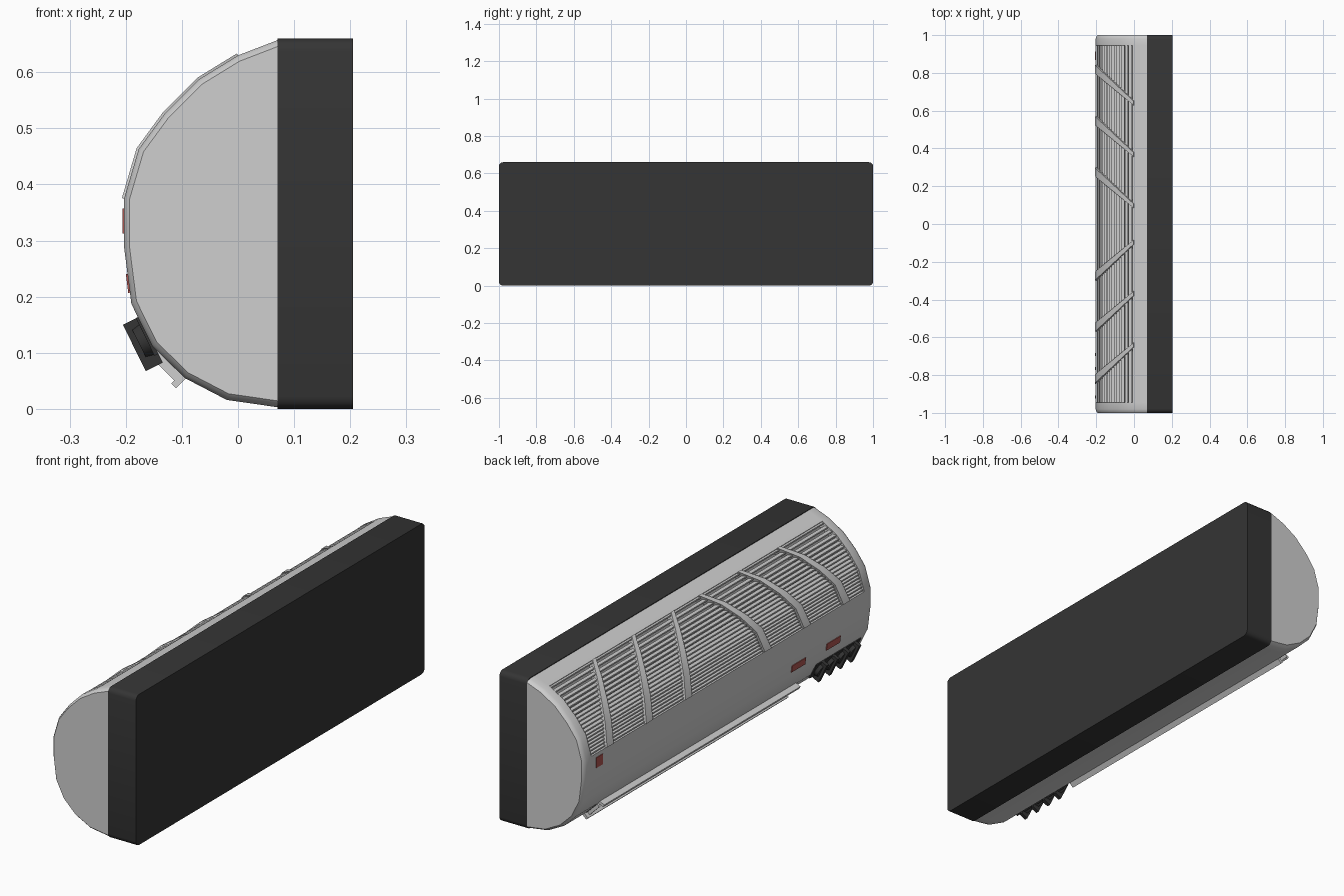
import bpy, bmesh, math
from mathutils import Vector

if "Cube" in bpy.data.objects:
    bpy.data.objects.remove(bpy.data.objects["Cube"])


def material(name, rgb):
    m = bpy.data.materials.new(name)
    m.use_nodes = True
    m.diffuse_color = (*rgb, 1)
    m.node_tree.nodes["Principled BSDF"].inputs["Base Color"].default_value = (*rgb, 1)
    return m


LIGHT = material("light grey", (0.62, 0.62, 0.62))
MID = material("grille shade grey", (0.22, 0.22, 0.22))
DARK = material("charcoal", (0.035, 0.035, 0.035))
RED = material("label red", (0.42, 0.09, 0.08))

# Half-round casing profile (x, z) from top to bottom
PROFILE = [Vector(p) for p in (
    (0.07, 0.657), (0, 0.63), (-0.07, 0.587), (-0.13, 0.527), (-0.177, 0.463),
    (-0.203, 0.375), (-0.203, 0.288), (-0.19, 0.187), (-0.153, 0.112),
    (-0.095, 0.055), (-0.02, 0.016), (0.07, 0.003))]
GRILLE = (1, 5)          # profile points bounding the grille
GRILLE_Y = 0.945


def finish(name, bm, mat, smooth=False):
    bmesh.ops.recalc_face_normals(bm, faces=bm.faces)
    me = bpy.data.meshes.new(name)
    bm.to_mesh(me)
    bm.free()
    ob = bpy.data.objects.new(name, me)
    bpy.context.collection.objects.link(ob)
    me.materials.append(mat)
    if smooth:
        bpy.ops.object.select_all(action="DESELECT")
        ob.select_set(True)
        bpy.context.view_layer.objects.active = ob
        bpy.ops.object.shade_smooth_by_angle(angle=math.radians(32))
    return ob


def box(name, centre, size, mat, turn=0.0):
    bm = bmesh.new()
    bmesh.ops.create_cube(bm, size=1)
    bmesh.ops.scale(bm, vec=size, verts=bm.verts)
    ob = finish(name, bm, mat)
    ob.location = centre
    ob.rotation_euler.y = turn
    return ob


def surface(z):
    """Point and outward normal of the casing at height z."""
    for a, b in zip(PROFILE, PROFILE[1:]):
        if b.y <= z <= a.y:
            d = (b - a).normalized()
            return a.lerp(b, (a.y - z) / (a.y - b.y)), Vector((d.y, -d.x))


def plate(name, z, y, out, width, height, mat, sink=0.004):
    """Box lying on the casing, standing out along its normal."""
    p, n = surface(z)
    c = p + n * (out - sink) / 2
    return box(name, (c.x, y, c.y), (out + sink, width, height), mat, math.atan2(-n.y, n.x))


# Rear housing with rounded corners
bm = bmesh.new()
bmesh.ops.create_cube(bm, size=1)
bmesh.ops.scale(bm, vec=(0.135, 2, 0.66), verts=bm.verts)
corners = [e for e in bm.edges if abs(e.verts[0].co.x - e.verts[1].co.x) > 0.1]
bmesh.ops.bevel(bm, geom=corners, offset=0.022, segments=3, profile=0.5, affect="EDGES")
finish("rear_housing", bm, DARK, True).location = (0.1375, 0, 0.33)

# Curved front casing with softened ends and a recessed grille opening
bm = bmesh.new()
half = [(1, 0.965), (0.993, 0.985), (0.98, 1), (GRILLE_Y, 1)]
sections = [(-y, s) for y, s in half] + [(y, s) for y, s in reversed(half)]
pivot = Vector((0.07, 0.33))
rings = []
for y, s in sections:
    pts = [pivot + (p - pivot) * s for p in PROFILE]
    rings.append([bm.verts.new((p.x, y, p.y)) for p in pts])
opening = []
for k, (r, q) in enumerate(zip(rings, rings[1:])):
    for i in range(len(PROFILE) - 1):
        f = bm.faces.new((r[i], r[i + 1], q[i + 1], q[i]))
        if k == len(half) - 1 and GRILLE[0] <= i < GRILLE[1]:
            opening.append(f)
    bm.faces.new((r[0], q[0], q[-1], r[-1]))
bm.faces.new(rings[0])
bm.faces.new(rings[-1])
bmesh.ops.recalc_face_normals(bm, faces=bm.faces)
bmesh.ops.inset_region(bm, faces=opening, thickness=0.001, depth=-0.03, use_even_offset=True)
for f in opening:
    f.material_index = 1
finish("front_casing", bm, LIGHT, True).data.materials.append(MID)

# Horizontal grille slats
top, bottom = PROFILE[GRILLE[0]].y, PROFILE[GRILLE[1]].y
count = 20
for i in range(count):
    z = top - (i + 0.6) * (top - bottom) / count
    p, n = surface(z)
    box(f"grille_slat_{i + 1}", (p.x + 0.014, 0, z), (0.018, 2 * GRILLE_Y, 0.006), LIGHT)


# Slanting ribs that follow the curve and widen downwards
def rib(name, y_top, side):
    bm = bmesh.new()
    pts = PROFILE[GRILLE[0]:GRILLE[1] + 1]
    rows = []
    for i, p in enumerate(pts):
        k = GRILLE[0] + i
        d = (PROFILE[k + 1] - PROFILE[k - 1]).normalized()
        n = Vector((d.y, -d.x))
        t = p.x / pts[-1].x
        y, w = y_top + 0.18 * t, 0.011 + 0.012 * t
        rows.append([bm.verts.new(((p + n * h).x, side * (y + v), (p + n * h).y))
                     for h, v in ((-0.03, -w), (0.004, -w), (0.004, w), (-0.03, w))])
    for a, b in zip(rows, rows[1:]):
        for j in range(4):
            bm.faces.new((a[j], a[(j + 1) % 4], b[(j + 1) % 4], b[j]))
    bm.faces.new(rows[0])
    bm.faces.new(rows[-1])
    finish(name, bm, LIGHT, True)


for side, word in ((1, "back"), (-1, "front")):
    for i in range(3):
        rib(f"{word}_rib_{i + 1}", 0.095 + 0.272 * i, side)

# Air outlet: slot, two lips and end cheeks
plate("outlet_slot", 0.084, 0.15, 0.002, 1.38, 0.066, MID)
plate("upper_outlet_lip", 0.1125, 0.14, 0.024, 1.36, 0.012, LIGHT, 0.01)
plate("lower_outlet_lip", 0.058, 0.155, 0.024, 1.39, 0.012, LIGHT, 0.01)
for y, word in ((0.825, "back"), (-0.535, "front")):
    plate(f"{word}_outlet_cheek", 0.084, y, 0.016, 0.01, 0.07, LIGHT)

# Control panel with four dials and grips
plate("control_panel", 0.13, -0.8, 0.004, 0.31, 0.075, DARK)
for i in range(4):
    y = -0.69 - 0.075 * i
    p, n = surface(0.125)
    bm = bmesh.new()
    bmesh.ops.create_cone(bm, cap_ends=True, segments=20, radius1=0.032, radius2=0.028, depth=0.02)
    dial = finish(f"dial_{i + 1}", bm, DARK, True)
    c = p + n * 0.009
    dial.location = (c.x, y, c.y)
    dial.rotation_euler.y = math.atan2(n.x, n.y)
    plate(f"dial_grip_{i + 1}", 0.122, y, 0.03, 0.016, 0.092, DARK)

# Red labels
plate("side_label", 0.335, 0.89, 0.003, 0.045, 0.045, RED)
plate("outlet_label", 0.222, -0.5, 0.003, 0.095, 0.03, RED)
plate("control_label", 0.226, -0.74, 0.003, 0.095, 0.03, RED)
